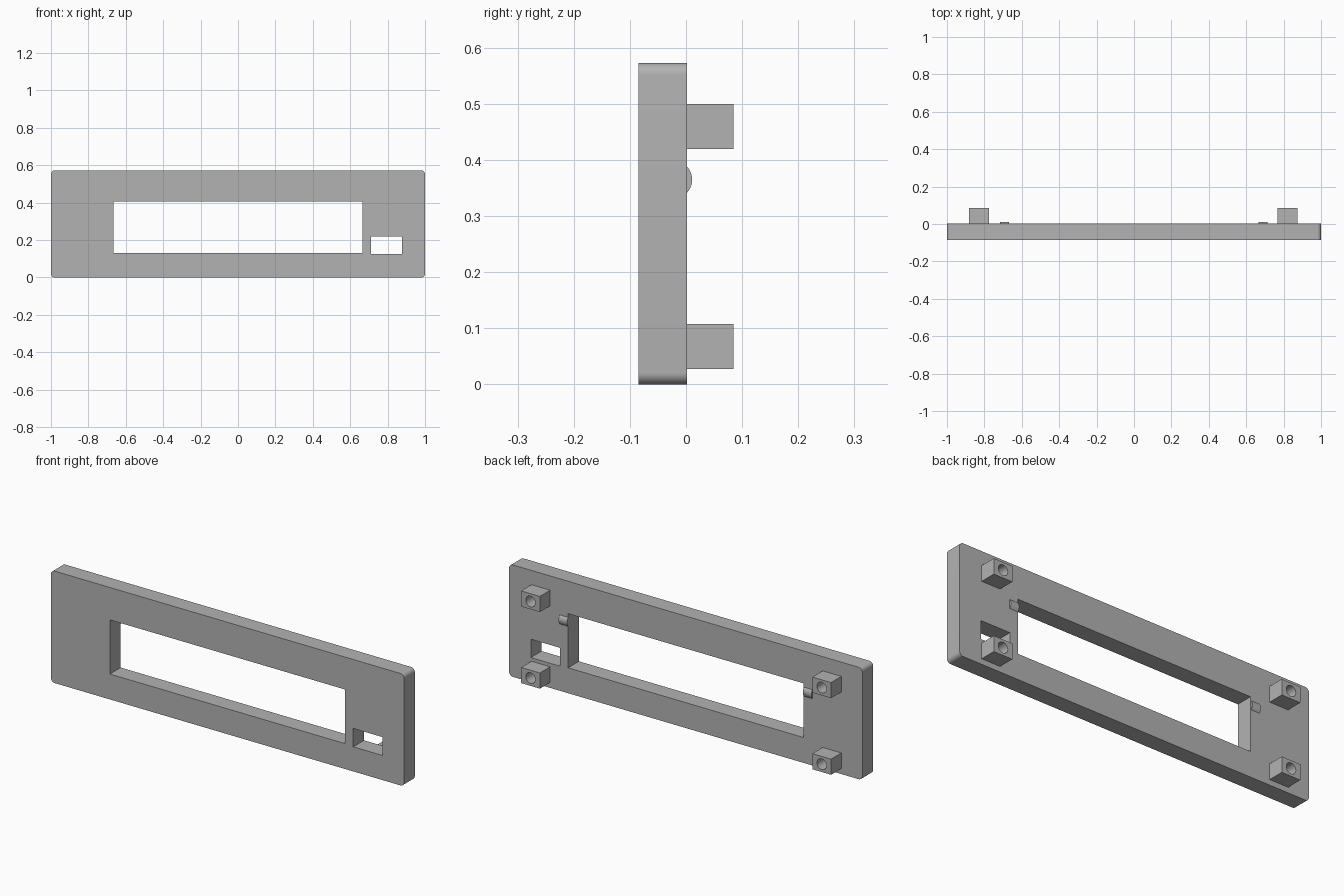
import bpy
from math import radians
from mathutils import Matrix

cube = bpy.data.objects.get("Cube")
if cube:
    bpy.data.objects.remove(cube, do_unlink=True)

grey = bpy.data.materials.new("plain grey")
grey.use_nodes = True
colour = (0.45, 0.45, 0.45, 1)
grey.diffuse_color = colour
grey.node_tree.nodes["Principled BSDF"].inputs["Base Color"].default_value = colour


def box(name, x, y, z):
    """Box from (min, max) pairs along each axis."""
    bpy.ops.mesh.primitive_cube_add(size=1)
    ob = bpy.context.object
    ob.name = name
    spans = (x, y, z)
    ob.data.transform(Matrix.Diagonal([b - a for a, b in spans] + [1]))
    ob.data.transform(Matrix.Translation([(a + b) / 2 for a, b in spans]))
    ob.data.materials.append(grey)
    return ob


def rod(name, radius, length, centre, rotation):
    bpy.ops.mesh.primitive_cylinder_add(vertices=40, radius=radius, depth=length,
                                        location=centre, rotation=rotation)
    ob = bpy.context.object
    ob.name = name
    ob.data.materials.append(grey)
    return ob


def apply(ob, mod):
    bpy.context.view_layer.objects.active = ob
    bpy.ops.object.modifier_apply(modifier=mod.name)


def cut(ob, cutter):
    mod = ob.modifiers.new("cut", 'BOOLEAN')
    mod.operation = 'DIFFERENCE'
    mod.solver = 'EXACT'
    mod.object = cutter
    apply(ob, mod)
    bpy.data.objects.remove(cutter, do_unlink=True)


def smooth(ob):
    bpy.ops.object.select_all(action='DESELECT')
    ob.select_set(True)
    bpy.context.view_layer.objects.active = ob
    bpy.ops.object.shade_smooth_by_angle(angle=radians(30))


FRONT, BACK, TIP = -0.085, 0.002, 0.085

# Face plate: round only the four edges that run front to back
plate = box("face_plate", (-1, 1), (FRONT, BACK), (0, 0.573))
weights = plate.data.attributes.new("bevel_weight_edge", 'FLOAT', 'EDGE')
for edge in plate.data.edges:
    a, b = (plate.data.vertices[i].co for i in edge.vertices)
    weights.data[edge.index].value = 1.0 if abs(a.y - b.y) > 0.01 else 0.0
bevel = plate.modifiers.new("round corners", 'BEVEL')
bevel.limit_method = 'WEIGHT'
bevel.width = 0.021
bevel.segments = 8
apply(plate, bevel)

# Large display window and small side window
cut(plate, box("display_cutter", (-0.666, 0.666), (-0.2, 0.2), (0.13, 0.407)))
cut(plate, box("small_window_cutter", (0.712, 0.877), (-0.2, 0.2), (0.126, 0.22)))
smooth(plate)

# Screw posts with blind holes, and round clip bumps beside the window
for side, post_x, bump_x in (("right", -0.828, -0.693), ("left", 0.821, 0.69)):
    for level, z in (("lower", 0.068), ("upper", 0.46)):
        post = box(f"{level}_{side}_screw_post", (post_x - 0.053, post_x + 0.053),
                   (BACK - 0.01, TIP), (z - 0.04, z + 0.04))
        cut(post, rod("hole_cutter", 0.027, 0.15, (post_x, 0.08, z), (radians(90), 0, 0)))
        smooth(post)
    bump = rod(f"{side}_clip_bump", 0.034, 0.048, (bump_x, -0.023, 0.365), (0, radians(90), 0))
    smooth(bump)
